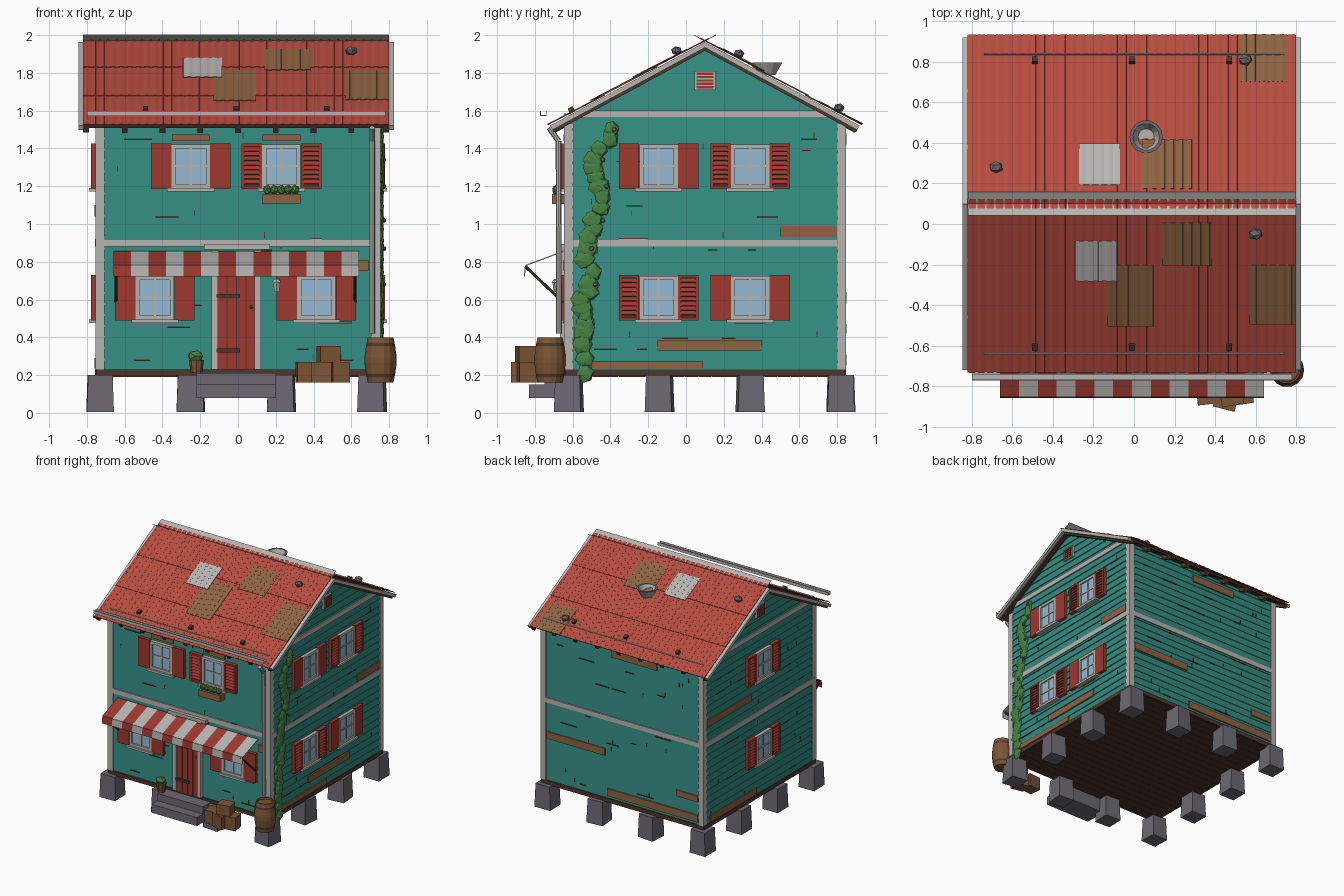
import bpy, bmesh, math, random
from mathutils import Matrix, Vector

random.seed(4)
if "Cube" in bpy.data.objects:
    bpy.data.objects.remove(bpy.data.objects["Cube"])


def material(name, *rgb):
    mat = bpy.data.materials.new(name)
    mat.use_nodes = True
    mat.diffuse_color = (*rgb, 1)
    mat.node_tree.nodes["Principled BSDF"].inputs["Base Color"].default_value = (*rgb, 1)
    return mat


teal = material("teal siding", .033, .26, .22)
roof_red = material("roof red", .47, .072, .05)
paint_red = material("shutter red", .34, .04, .028)
trim = material("pale trim", .47, .46, .44)
wood = material("barrel wood", .20, .09, .036)
dark = material("dark wood", .075, .037, .025)
stone = material("grey stone", .15, .14, .17)
glass = material("window glass", .30, .50, .66)
green = material("leaf green", .065, .23, .058)
rust = material("rusty brown", .27, .125, .054)


class Part:
    """Collects simple shapes in a local frame and turns them into one object."""

    def __init__(self, name, *mats, frame=Matrix()):
        self.name, self.mats, self.frame, self.bm = name, mats, frame, bmesh.new()

    def paint(self, made, mat):
        for f in {f for v in made["verts"] for f in v.link_faces}:
            f.material_index = self.mats.index(mat)

    def face(self, pts, mat):
        f = self.bm.faces.new([self.bm.verts.new(self.frame @ Vector(p)) for p in pts])
        f.material_index = self.mats.index(mat)

    def box(self, x0, x1, y0, y1, z0, z1, mat, turn=Matrix()):
        lo, hi = Vector((x0, y0, z0)), Vector((x1, y1, z1))
        m = self.frame @ Matrix.Translation((lo + hi) / 2) @ turn @ Matrix.Diagonal((*(hi - lo), 1))
        self.paint(bmesh.ops.create_cube(self.bm, size=1, matrix=m), mat)

    def rod(self, a, b, r0, r1, mat, sides=8, spin=0.0):
        a, b = Vector(a), Vector(b)
        aim = (b - a).to_track_quat("Z", "Y").to_matrix().to_4x4()
        m = self.frame @ Matrix.Translation((a + b) / 2) @ aim @ Matrix.Rotation(spin, 4, "Z")
        self.paint(bmesh.ops.create_cone(self.bm, cap_ends=True, segments=sides, radius1=r0,
                                         radius2=r1, depth=(b - a).length, matrix=m), mat)

    def blob(self, c, size, mat):
        m = self.frame @ Matrix.Translation(c) @ Matrix.Diagonal((*size, 1)) \
            @ Matrix.Rotation(random.uniform(0, 3), 4, "X")
        self.paint(bmesh.ops.create_icosphere(self.bm, subdivisions=1, radius=1, matrix=m), mat)

    def done(self, thick=0):
        mesh = bpy.data.meshes.new(self.name)
        self.bm.to_mesh(mesh)
        self.bm.free()
        for mat in self.mats:
            mesh.materials.append(mat)
        obj = bpy.data.objects.new(self.name, mesh)
        bpy.context.scene.collection.objects.link(obj)
        if thick:
            mod = obj.modifiers.new("thickness", "SOLIDIFY")
            mod.thickness, mod.offset = thick, 0


# Wall frames: local x along the wall, -y outwards
WIDE, DEEP, MID = .745, .735, .1
RIDGE, SLOPE = 1.968, .54
PITCH = math.atan(SLOPE)


def wall_frame(angle, dist):
    return Matrix.Translation((0, MID, 0)) @ Matrix.Rotation(angle, 4, "Z") @ Matrix.Translation((0, -dist, 0))


H = math.pi / 2
frames = {"front": wall_frame(0, DEEP), "right": wall_frame(H, WIDE),
          "back": wall_frame(2 * H, DEEP), "left": wall_frame(-H, WIDE)}

# Replacement boards per wall: start, end, bottom, top
patches = {
    "front": [(.64, .69, .75, .81), (.43, .6, .472, .487), (-.35, -.15, 1.44, 1.475), (.13, .33, 1.44, 1.475)],
    "right": [(.4, .7, .93, .99), (-.25, .3, .33, .385), (-.6, -.01, .235, .275), (.16, .32, .472, .487)],
    "back": [(-.7, -.16, .58, .64), (-.14, .7, .25, .31), (.5, .7, .42, .47), (-.1, .32, 1.42, 1.48)],
    "left": [(-.7, -.12, 1.04, 1.1), (-.65, -.05, .235, .29)]}

for side, frame in frames.items():
    gable = side in ("left", "right")
    half = DEEP if gable else WIDE
    top = RIDGE - .03 if gable else 1.535
    # Lapped siding, cut to the roof slope on the gables
    wall = Part(side + "_siding", teal, dark, rust, frame=frame)
    z, lap, lip = .22, .0585, -.008 if gable else -.005
    while z < top - .005:
        z1 = min(z + lap, top)
        h0, h1 = (min(half, (top - h) / SLOPE) if gable else half for h in (z, z1))
        wall.face([(-h0, lip, z), (h0, lip, z), (h1, 0, z1), (-h1, 0, z1)], teal)
        wall.face([(-h0, 0, z), (h0, 0, z), (h0, lip, z), (-h0, lip, z)], teal)
        z = z1
    for u0, u1, z0, z1 in patches[side]:
        wall.box(u0, u1, -.014, .004, z0, z1, rust)
    # Cracks between boards and short butt joints
    for i in range(16):
        u, row = random.uniform(-.66, .55), .22 + lap * random.randint(1, 21)
        wall.box(u, u + random.uniform(.04, .15), -.0095, 0, row - .004, row + .003, dark)
        u = random.uniform(-.65, .65)
        wall.box(u, u + .005, -.0085, 0, row + .005, row + .035, dark)
    wall.done()
    # Pale bands, dark sill beam
    bands = Part(side + "_bands", trim, dark, frame=frame)
    bands.box(-half, half, -.012, .01, .88, .92, trim)
    bands.box(-half - .004, half + .004, -.012, .03, .195, .23, dark)
    if gable:
        bands.box(-.66, .66, -.012, .01, 1.56, 1.6, trim)
        bands.box(-.055, .055, -.02, .01, 1.71, 1.81, trim)
    bands.done()
    if gable:
        vent = Part(side + "_gable_vent", paint_red, frame=frame)
        for i in range(5):
            vent.box(-.045, .045, -.026, -.015, 1.718 + i * .018, 1.73 + i * .018, paint_red)
        vent.done()

posts = Part("corner_posts", trim)
for x in (-WIDE + .014, WIDE - .014):
    for y in (MID - DEEP + .012, MID + DEEP - .012):
        posts.box(x - .024, x + .024, y - .024, y + .024, .23, 1.53, trim)
posts.done()

floor = Part("floor_planks", dark)
for i in range(21):
    y = MID - DEEP + i * .07
    floor.box(-WIDE, WIDE, y, y + .068, .19, .215, dark)
floor.done()

piers = Part("foundation_blocks", stone)
for i in range(4):
    for j in range(4):
        if i in (0, 3) or j in (0, 3):
            x, y = -.73 + i * .48, -.62 + j * .48
            piers.rod((x, y, .005), (x, y, .2), .101, .092, stone, 4, math.pi / 4 + random.uniform(-.12, .12))
piers.done()


# Windows with a solid or louvred shutter on each side
def window(side, u, z, louvred):
    w = Part(side + "_window", trim, glass, paint_red, dark, frame=frames[side] @ Matrix.Translation((u, 0, z)))
    w.box(-.09, .09, -.018, 0, -.105, .105, glass)
    for s in (-1, 1):
        w.box(s * .091 - .011, s * .091 + .011, -.03, 0, -.115, .115, trim)
        w.box(-.1, .1, -.03, 0, s * .105 - .011, s * .105 + .011, trim)
        # Shutters
        c = s * .157
        if louvred:
            w.box(c - .045, c + .045, -.016, 0, -.11, .11, dark)
            for e in (-1, 1):
                w.box(c + e * .046 - .008, c + e * .046 + .008, -.033, 0, -.12, .12, paint_red)
                w.box(c - .05, c + .05, -.033, 0, e * .112 - .008, e * .112 + .008, paint_red)
            for i in range(8):
                h = -.092 + i * .0245
                w.box(c - .042, c + .042, -.028, -.022, h, h + .02, paint_red, Matrix.Rotation(-.5, 4, "X"))
        else:
            w.box(c - .054, c + .054, -.03, 0, -.12, .12, paint_red)
    w.box(-.006, .006, -.024, 0, -.1, .1, trim)
    w.box(-.09, .09, -.024, 0, -.004, .007, trim)
    w.box(-.125, .125, -.045, 0, -.133, -.115, trim)
    w.done()


for spec in (("front", -.25, 1.305, 0), ("front", .23, 1.305, 1), ("front", -.44, .61, 0), ("front", .415, .61, 0),
             ("right", -.245, 1.305, 0), ("right", .24, 1.305, 1), ("right", -.245, .61, 1), ("right", .24, .61, 0),
             ("left", .03, 1.305, 1), ("left", .03, .61, 1)):
    window(*spec)

# Plank door with frame, straps and handle
door = Part("front_door", paint_red, trim, dark, rust, frame=frames["front"])
for i in range(4):
    door.box(-.106 + i * .05, -.061 + i * .05, -.02, 0, .23, .85, paint_red)
door.box(-.11, .09, -.014, 0, .23, .85, dark)
for x in (-.14, .087):
    door.box(x, x + .034, -.032, 0, .23, .86, trim)
door.box(-.18, .17, -.04, 0, .865, .893, trim)
for z in (.33, .62):
    door.box(-.115, .01, -.035, 0, z - .01, z + .01, dark)
door.blob((.07, -.025, .56), (.01, .01, .01), rust)
door.done()

# Striped awning and its struts
awning = Part("awning", paint_red, trim)
line = [(-.65, .855), (-.85, .78), (-.856, .722)]
for i in range(14):
    x0, x1 = -.66 + i * .0929, -.66 + (i + 1) * .0929
    for (ya, za), (yb, zb) in zip(line, line[1:]):
        awning.face([(x0, yb, zb), (x1, yb, zb), (x1, ya, za), (x0, ya, za)], (paint_red, trim)[i % 2])
awning.done(.006)
struts = Part("awning_struts", dark)
for x in (-.645, .62):
    struts.rod((x, -.85, .775), (x, -.65, .585), .008, .008, dark)
struts.done()

# Roof: each slope has its own frame, local -y runs down the slope
down = math.cos(PITCH)
LENGTH, LEFT, RIGHT = .83 / down, -.82, .80


def sheet(part, s, x0, x1, d0, d1, lift, mat):
    steps = max(4, round((x1 - x0) / .0112))
    pts = [x0 + (x1 - x0) * i / steps for i in range(steps + 1)]
    wave = [.0017 * math.sin(x * math.tau / .045) for x in pts]
    for i in range(steps):
        row = [(s * pts[k], -d / down, wave[k] + w)
               for k, d, w in ((i, d1, lift), (i + 1, d1, lift), (i + 1, d0, lift - .005), (i, d0, lift - .005))]
        part.face(row if s > 0 else row[::-1], mat)


sheets = {1: [(-.29, -.085, .18, .375, trim), (.14, .385, .09, .3, rust), (-.13, .095, .3, .6, rust),
              (.57, .8, .3, .59, rust)],
          -1: [(-.27, -.07, .09, .29, trim), (.04, .285, .07, .31, rust), (.52, .755, .6, .83, rust)]}
for s, label in ((1, "front"), (-1, "back")):
    frame = Matrix.Translation((0, MID, RIDGE)) @ Matrix.Rotation(0 if s > 0 else math.pi, 4, "Z") \
        @ Matrix.Rotation(PITCH, 4, "X")
    roof = Part(label + "_roof_sheets", roof_red, rust, trim, frame=frame)
    for d0, d1 in ((-.025, .265), (.25, .546), (.53, .83)):
        sheet(roof, s, LEFT, RIGHT, d0, d1, .007, roof_red)
    for x0, x1, d0, d1, mat in sheets[s]:
        sheet(roof, s, x0, x1, d0, d1, .014 if mat is trim else .011, mat)
    roof.done(.004)
    frm = Part(label + "_roof_frame", dark, trim, frame=frame)
    ends = sorted((s * LEFT, s * RIGHT))
    frm.box(ends[0], ends[1], -LENGTH + .015, 0, -.02, -.004, dark)
    for e, out in zip(ends, (-1, 1)):
        a, b = sorted((e, e + out * .025))
        frm.box(a, b, -LENGTH + .01, 0, -.03, -.004, trim)
        # Dark verge board behind the pale one
        a, b = sorted((e, e - out * .03))
        frm.box(a, b, -LENGTH + .01, 0, -.045, -.02, dark)
    for i in range(7):
        frm.box(-.615 + i * .2, -.585 + i * .2, -LENGTH + .015, -.82, -.05, -.015, dark)
    # Ridge flashing, crossing the other slope
    frm.box(ends[0], ends[1], -.02, .067, -.001, .003, trim)
    # Snow guard
    frm.rod((-.74, -.834, .012), (.74, -.834, .012), .005, .005, trim)
    for x in (-.49, -.01, .47):
        frm.box(s * x - .014, s * x + .014, -.81, -.78, 0, .03, dark)
    frm.done()

# Gutter and downspout
gutter = Part("gutter", trim)
gutter.box(-.8, .78, -.772, -.738, 1.572, 1.578, trim)
for y in (-.772, -.742):
    gutter.box(-.8, .78, y, y + .004, 1.572, 1.597, trim)
path = [(.71, -.725, 1.51), (.71, -.675, 1.44), (.71, -.672, .42)]
for a, b in zip(path, path[1:]):
    gutter.rod(a, b, .015, .015, trim)
gutter.done()

# Loose stones and a vent bowl on the roof
stones = Part("roof_stones", stone)
for x, y in ((.6, -.05), (-.68, .28), (.55, .81)):
    stones.blob((x, y, RIDGE - SLOPE * abs(y - MID) + .03), (.036, .03, .025), stone)
stones.done()


def lathe(part, x, y, profile, mats, sides=14):
    ring = [(math.cos(math.tau * i / sides), math.sin(math.tau * i / sides)) for i in range(sides + 1)]
    for (ra, za), (rb, zb), mat in zip(profile, profile[1:], mats):
        for (c, s), (c2, s2) in zip(ring, ring[1:]):
            part.face([(x + r * p, y + r * q, z) for r, z, p, q in
                       ((ra, za, c, s), (ra, za, c2, s2), (rb, zb, c2, s2), (rb, zb, c, s))], mat)


bowl = Part("roof_bowl", trim, stone)
lathe(bowl, .06, .43, [(.045, 1.79), (.082, 1.855), (.066, 1.855), (.04, 1.8), (.001, 1.8)],
      [trim, stone, trim, trim])
bowl.done()

# Barrel with hoops
barrel = Part("barrel", wood, dark)
staves = [(.001, .16), (.068, .16), (.074, .19), (.077, .205), (.085, .265), (.085, .295), (.077, .355),
          (.074, .37), (.068, .4), (.06, .4), (.058, .385), (.001, .385)]
lathe(barrel, .755, -.72, staves, [wood, wood, dark, wood, wood, wood, dark] + [wood] * 4)
barrel.done()

# Steps, crates, pot, lantern, flower box
steps = Part("stone_steps", stone)
steps.box(-.22, .2, -.75, -.64, .08, .21, stone)
steps.box(-.22, .2, -.83, -.75, .08, .15, stone)
steps.done()
crates = Part("crates", wood)
for x, y, z, turn in ((.365, -.84, .16, .1), (.455, -.865, .16, -.25), (.53, -.84, .16, .15), (.48, -.845, .27, .2)):
    crates.box(x - .055, x + .055, y - .05, y + .05, z, z + .11 - (z > .2) * .025, wood, Matrix.Rotation(turn, 4, "Z"))
crates.done()
pot = Part("potted_plant", wood, green)
pot.rod((-.22, -.7, .21), (-.22, -.7, .28), .03, .04, wood)
pot.blob((-.225, -.7, .3), (.045, .036, .034), green)
pot.done()
lamp = Part("wall_lantern", trim, dark)
lamp.rod((.205, -.685, .64), (.205, -.685, .69), .015, .022, trim, 6)
lamp.rod((.205, -.685, .69), (.205, -.685, .71), .028, .012, trim, 6)
lamp.rod((.205, -.635, .7), (.205, -.685, .7), .005, .005, dark, 6)
lamp.done()
planter = Part("flower_box", rust, green)
planter.box(.13, .33, -.71, -.645, 1.105, 1.16, rust)
for i in range(5):
    planter.blob((.155 + i * .037, -.685, 1.18), (.024, .024, .028), green)
planter.done()

# Climbing vine
vine = Part("climbing_vine", green, stone)
trail = [(-.56, .21), (-.52, .43), (-.56, .55), (-.51, .68), (-.53, .87), (-.47, 1.02), (-.45, 1.2),
         (-.47, 1.34), (-.41, 1.5)]
for (y0, z0), (y1, z1) in zip(trail, trail[1:]):
    for t in (0, .35, .7, 1):
        y, z = y0 + (y1 - y0) * t + random.uniform(-.028, .028), z0 + (z1 - z0) * t
        vine.blob((.758, y, z), (.016, random.uniform(.04, .062), random.uniform(.045, .065)), green)
for y, z in trail[3:]:
    vine.blob((.775, y + .03, z), (.01, .014, .014), stone)
vine.done()
